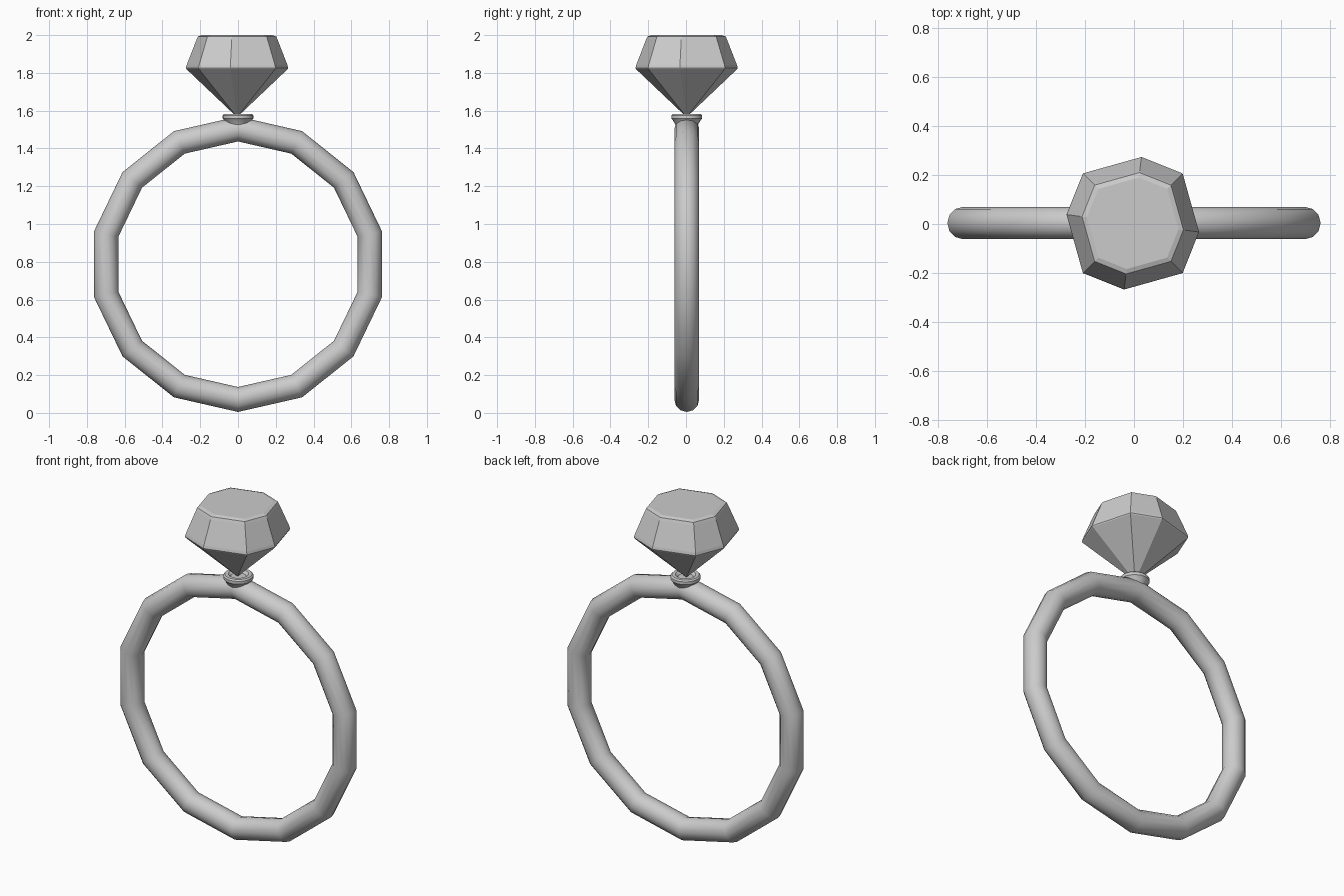
import bpy, bmesh, math

cube = bpy.data.objects.get("Cube")
if cube:
    bpy.data.objects.remove(cube)


def make_material(name, color):
    mat = bpy.data.materials.new(name)
    mat.use_nodes = True
    mat.diffuse_color = color
    mat.node_tree.nodes["Principled BSDF"].inputs["Base Color"].default_value = color
    return mat


silver = make_material("silver grey", (0.6, 0.6, 0.6, 1))


def loft(name, rings, smooth_angle=None, closed=False):
    """Skin a list of point rings; cap both ends unless the loop is closed."""
    bm = bmesh.new()
    loops = [[bm.verts.new(p) for p in ring] for ring in rings]
    n = len(loops[0])
    pairs = list(zip(loops, loops[1:]))
    if closed:
        pairs.append((loops[-1], loops[0]))
    else:
        bm.faces.new(loops[0])
        bm.faces.new(loops[-1])
    for a, b in pairs:
        for i in range(n):
            j = (i + 1) % n
            bm.faces.new((a[i], a[j], b[j], b[i]))
    bmesh.ops.recalc_face_normals(bm, faces=bm.faces)
    mesh = bpy.data.meshes.new(name)
    bm.to_mesh(mesh)
    bm.free()
    mesh.materials.append(silver)
    obj = bpy.data.objects.new(name, mesh)
    bpy.context.collection.objects.link(obj)
    if smooth_angle:
        bpy.ops.object.select_all(action="DESELECT")
        bpy.context.view_layer.objects.active = obj
        obj.select_set(True)
        bpy.ops.object.shade_smooth_by_angle(angle=math.radians(smooth_angle))
    return obj


# Band: a round tube swept around fourteen straight segments
SEGMENTS, SIDES = 14, 12
RADIUS, TUBE, CENTRE_Z, CENTRE_Y = 0.716, 0.066, 0.787, 0.004
band_rings = []
for s in range(SEGMENTS):
    a = math.tau * s / SEGMENTS
    ring = []
    for k in range(SIDES):
        t = math.tau * k / SIDES
        r = RADIUS + TUBE * math.cos(t)
        ring.append((r * math.sin(a), CENTRE_Y + TUBE * math.sin(t),
                     CENTRE_Z + r * math.cos(a)))
    band_rings.append(ring)
loft("band", band_rings, 35, closed=True)

# Setting: a small flared cup with a rounded rim
cup_profile = [(0.05, 1.5), (0.057, 1.52), (0.074, 1.55), (0.081, 1.558),
               (0.081, 1.575), (0.074, 1.583), (0.055, 1.583), (0.04, 1.57)]
loft("setting", [[(r * math.cos(math.tau * k / 24),
                   CENTRE_Y + r * math.sin(math.tau * k / 24), z)
                  for k in range(24)] for r, z in cup_profile], 35)

# Gem: eight-sided cut, every other corner twisted slightly
gem_outline = []
for k in range(8):
    diagonal = k % 2
    angle = math.radians(45 * k - (0 if diagonal else 7.5))
    r = 0.288 if diagonal else 0.273
    gem_outline.append((r * math.cos(angle), r * math.sin(angle)))
gem_profile = [(0.01, 1.568), (0.99, 1.82), (1.0, 1.826), (0.985, 1.842),
               (0.79, 1.978), (0.765, 1.993), (0.69, 2.0)]
loft("gem", [[(s * x - 0.005, s * y + 0.003, z) for x, y in gem_outline]
             for s, z in gem_profile])
